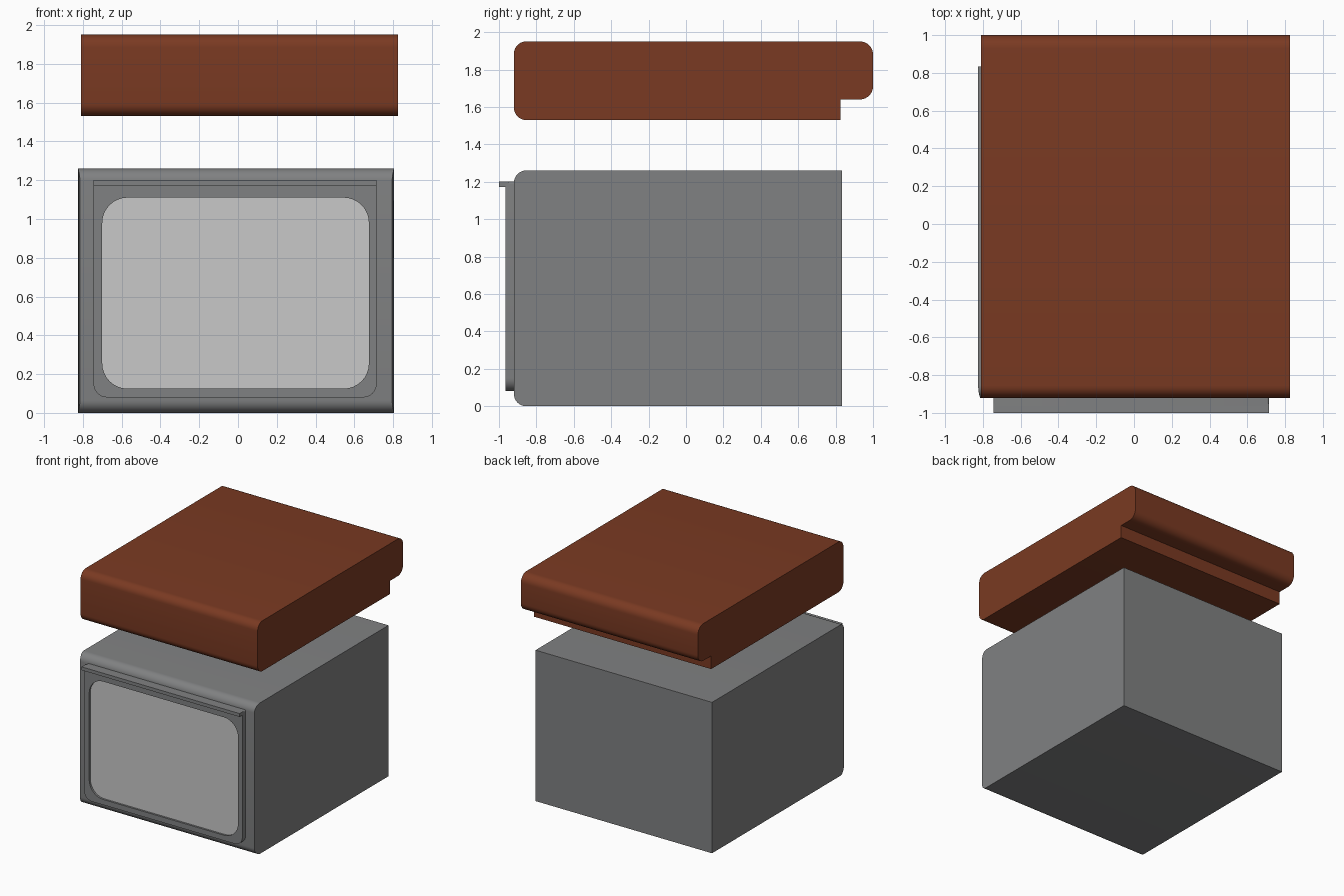
import bpy, bmesh, math

if "Cube" in bpy.data.objects:
    bpy.data.objects.remove(bpy.data.objects["Cube"])


def material(name, rgb):
    m = bpy.data.materials.new(name)
    m.diffuse_color = (*rgb, 1)
    m.use_nodes = True
    m.node_tree.nodes["Principled BSDF"].inputs["Base Color"].default_value = m.diffuse_color
    return m


GREY = material("grey casing", (0.216, 0.22, 0.223))
BROWN = material("brown lid", (0.195, 0.042, 0.016))
PALE = material("pale panel", (0.58, 0.58, 0.58))


def rounded(corners, seg=8):
    """Rounded outline from (u, v, radius) right-angle corners."""
    out = []
    n = len(corners)
    for i, (u, v, r) in enumerate(corners):
        if r == 0:
            out.append((u, v))
            continue
        pu, pv, _ = corners[i - 1]
        nu, nv, _ = corners[(i + 1) % n]
        lp, ln = math.hypot(pu - u, pv - v), math.hypot(nu - u, nv - v)
        a = ((pu - u) / lp * r, (pv - v) / lp * r)
        b = ((nu - u) / ln * r, (nv - v) / ln * r)
        for k in range(seg + 1):
            t = math.pi / 2 * k / seg
            s, c = 1 - math.sin(t), 1 - math.cos(t)
            out.append((u + a[0] * s + b[0] * c, v + a[1] * s + b[1] * c))
    return out


def finish(name, bm, mat):
    bmesh.ops.recalc_face_normals(bm, faces=bm.faces)
    me = bpy.data.meshes.new(name)
    bm.to_mesh(me)
    bm.free()
    me.materials.append(mat)
    ob = bpy.data.objects.new(name, me)
    bpy.context.collection.objects.link(ob)
    bpy.ops.object.select_all(action='DESELECT')
    ob.select_set(True)
    bpy.context.view_layer.objects.active = ob
    bpy.ops.object.shade_smooth_by_angle(angle=math.radians(35))
    return ob


def skin(name, loops, mat, caps=True, closed=False):
    """Join matching loops of points into one surface."""
    bm = bmesh.new()
    rings = [[bm.verts.new(p) for p in loop] for loop in loops]
    pairs = list(zip(rings, rings[1:]))
    if closed:
        pairs.append((rings[-1], rings[0]))
    for a, b in pairs:
        for i in range(len(a)):
            j = (i + 1) % len(a)
            bm.faces.new((a[i], a[j], b[j], b[i]))
    if caps:
        bm.faces.new(rings[0])
        bm.faces.new(rings[-1])
    return finish(name, bm, mat)


def along_x(name, profile, x0, x1, mat, taper=0.0):
    """Extrude a (y, z) profile along x; taper pulls in the front tip."""
    def pull(y):
        return taper * max(0, (-0.855 - y) / 0.065) ** 2
    skin(name, [[(x0 + pull(y), y, z) for y, z in profile],
                [(x1 - pull(y), y, z) for y, z in profile]], mat)


# casing with rounded front top and bottom edges
along_x("casing", rounded([(-0.92, 0, 0.065), (0.835, 0, 0),
                           (0.835, 1.26, 0), (-0.92, 1.26, 0.065)]),
        -0.825, 0.805, GREY, taper=0.01)

# floating lid with rear overhang
along_x("lid", rounded([(-0.92, 1.53, 0.065), (0.825, 1.53, 0), (0.825, 1.64, 0),
                        (1.0, 1.64, 0.07), (1.0, 1.95, 0.07), (-0.92, 1.95, 0.065)]),
        -0.81, 0.825, BROWN)


def rect(x0, x1, z0, z1, r_low, r_high):
    return rounded([(x0, z0, r_low), (x1, z0, r_low), (x1, z1, r_high), (x0, z1, r_high)])


def at(outline, y):
    return [(x, y, z) for x, z in outline]


# raised front frame around the window
outer = rect(-0.745, 0.715, 0.08, 1.2, 0.07, 0.012)
inner = rect(-0.70, 0.675, 0.125, 1.11, 0.13, 0.13)
skin("front_frame", [at(outer, -0.91), at(outer, -0.964), at(inner, -0.964), at(inner, -0.91)],
     GREY, caps=False, closed=True)

# pale panel, slightly recessed in the frame
skin("front_panel", [at(inner, -0.91), at(inner, -0.948)], PALE)

# lip along the top of the frame
along_x("frame_lip", [(-1.0, 1.172), (-0.95, 1.172), (-0.95, 1.2), (-1.0, 1.2)],
        -0.745, 0.715, GREY)
